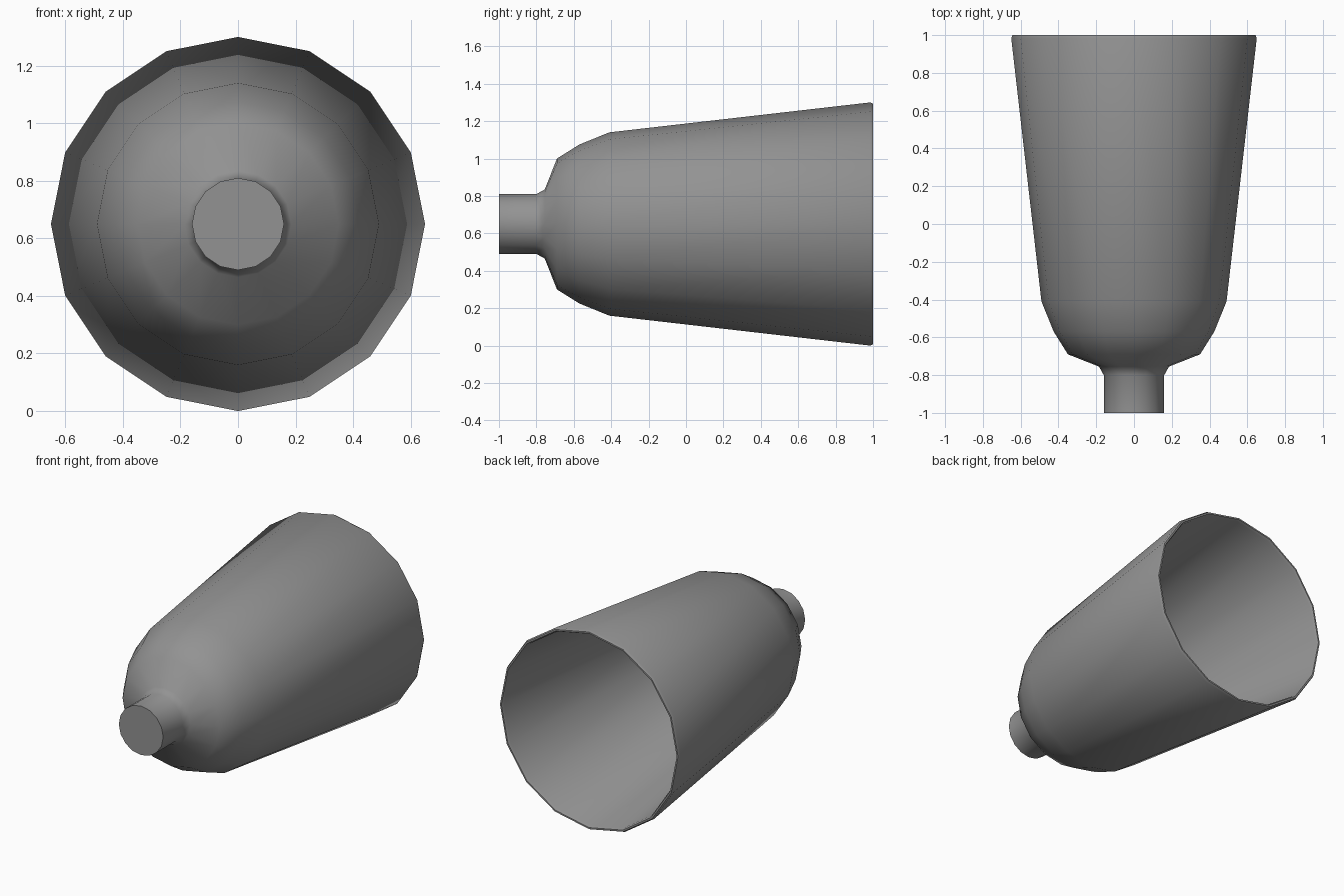
import bpy
import bmesh
from math import sin, cos, tau, radians

cube = bpy.data.objects.get("Cube")
if cube:
    bpy.data.objects.remove(cube, do_unlink=True)

SIDES = 16
AXIS_Z = 0.65

grey = bpy.data.materials.new("mid grey")
grey.use_nodes = True
colour = (0.29, 0.29, 0.29, 1)
grey.diffuse_color = colour
grey.node_tree.nodes["Principled BSDF"].inputs["Base Color"].default_value = colour

# Radius and y along the axis: neck, shoulder, flared wall, rim, inner wall
profile = [
    (0.16, -1.0), (0.16, -0.80), (0.185, -0.755), (0.35, -0.69),
    (0.425, -0.57), (0.49, -0.41), (0.65, 0.985), (0.643, 1.0),
    (0.633, 1.0), (0.625, 0.985), (0.47, -0.40), (0.408, -0.555),
    (0.335, -0.67), (0.16, -0.735),
]

bm = bmesh.new()
rings = []
for r, y in profile:
    rings.append([bm.verts.new((r * cos(tau * i / SIDES), y,
                                AXIS_Z + r * sin(tau * i / SIDES)))
                  for i in range(SIDES)])

# Walls between neighbouring rings
for a, b in zip(rings, rings[1:]):
    for i in range(SIDES):
        j = (i + 1) % SIDES
        bm.faces.new((a[i], a[j], b[j], b[i]))

# Neck cap and inner floor
bm.faces.new(rings[0])
bm.faces.new(rings[-1])
bmesh.ops.recalc_face_normals(bm, faces=bm.faces[:])

mesh = bpy.data.meshes.new("lamp_shade")
bm.to_mesh(mesh)
bm.free()
mesh.materials.append(grey)
shade = bpy.data.objects.new("lamp_shade", mesh)
bpy.context.collection.objects.link(shade)

bpy.ops.object.select_all(action="DESELECT")
shade.select_set(True)
bpy.context.view_layer.objects.active = shade
bpy.ops.object.shade_smooth_by_angle(angle=radians(45))
